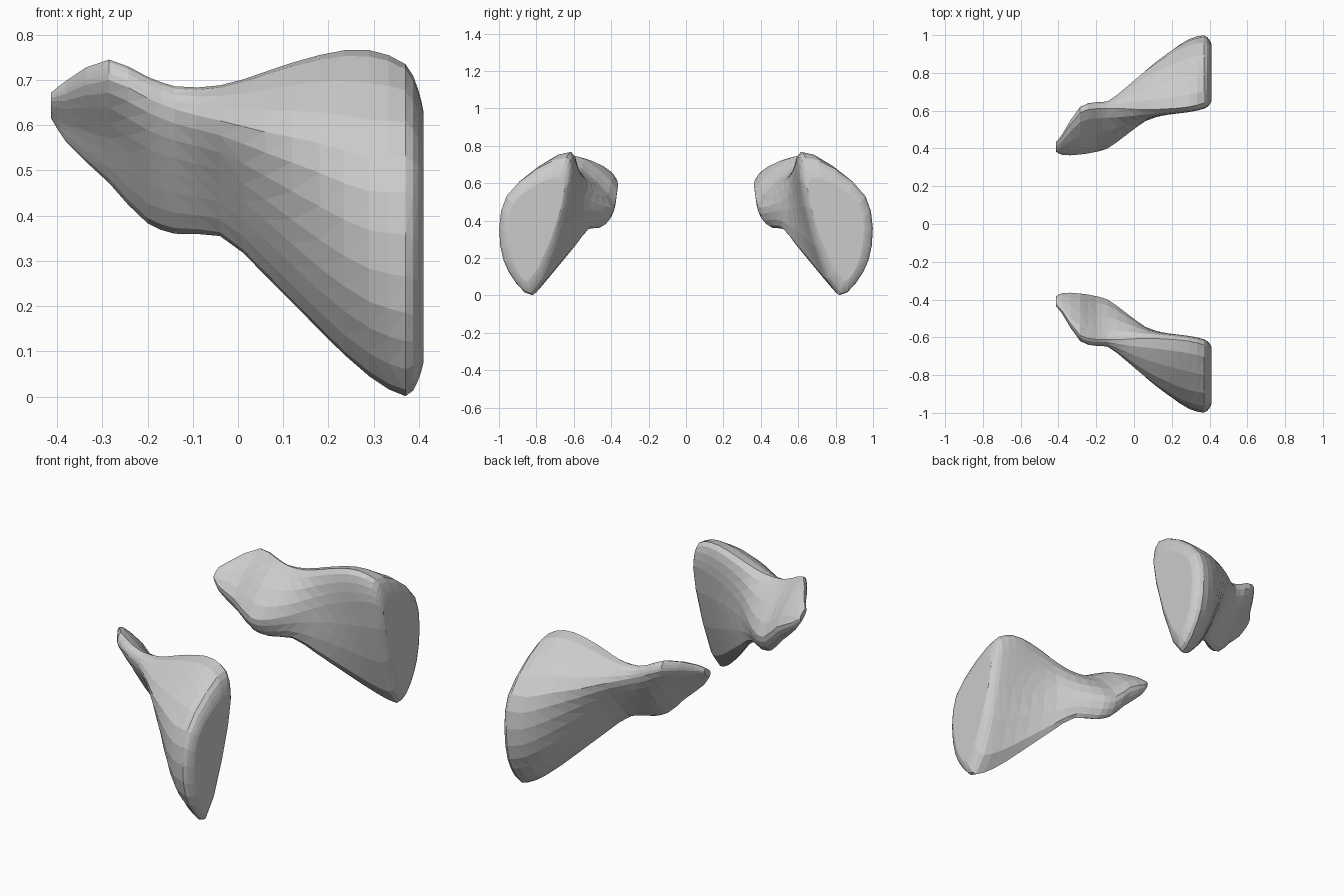
import bpy, bmesh
from mathutils import Vector

if "Cube" in bpy.data.objects:
    bpy.data.objects.remove(bpy.data.objects["Cube"])

# Stations along x: x, then (y, z) of crest, outer ridge, lower flank, keel, inner wall
STATIONS = [
    (-.413, .425, .672, .435, .66, .415, .63, .39, .615, .383, .64),
    (-.38, .46, .698, .475, .67, .42, .60, .39, .563, .366, .61),
    (-.285, .59, .745, .62, .70, .51, .57, .42, .472, .368, .56),
    (-.20, .61, .707, .645, .66, .56, .51, .44, .383, .382, .48),
    (-.14, .612, .686, .65, .635, .58, .49, .465, .360, .400, .47),
    (-.04, .61, .688, .725, .61, .635, .465, .52, .355, .472, .49),
    (.06, .605, .718, .81, .585, .735, .39, .59, .268, .545, .53),
    (.18, .61, .755, .89, .56, .86, .285, .69, .147, .58, .58),
    (.29, .62, .766, .945, .53, .95, .21, .775, .045, .595, .61),
    (.37, .64, .735, .96, .53, .975, .185, .82, .001, .61, .62),
    (.398, .66, .68, .945, .51, .95, .18, .835, .035, .63, .60),
    (.41, .68, .63, .925, .49, .93, .20, .845, .075, .65, .57),
]
STEPS = 4


def spline(a, b, c, d, t):
    """Centripetal spline between b and c."""
    t0, t1, t2 = ((b - a).length ** .5, (c - b).length ** .5, (d - c).length ** .5)
    m1 = (c - b) + t1 * ((b - a) / t0 - (c - a) / (t0 + t1))
    m2 = (c - b) + t1 * ((d - c) / t2 - (d - b) / (t1 + t2))
    return ((2*t**3 - 3*t*t + 1) * b + (t**3 - 2*t*t + t) * m1
            + (3*t*t - 2*t**3) * c + (t**3 - t*t) * m2)


def lengthwise(rows):
    """Add a spline-interpolated station between each pair of stations."""
    p = [Vector(r) for r in rows]
    p = [2 * p[0] - p[1]] + p + [2 * p[-1] - p[-2]]
    out = []
    for i in range(1, len(p) - 2):
        out += [p[i], spline(p[i - 1], p[i], p[i + 1], p[i + 2], .5)]
    return out + [p[-2]]


def ring(row, side):
    """Rounded closed section through the five control points."""
    p = [Vector((row[0], side * row[i], row[i + 1])) for i in range(1, 11, 2)]
    n = len(p)
    return [spline(p[i - 1], p[i], p[(i + 1) % n], p[(i + 2) % n], k / STEPS)
            for i in range(n) for k in range(STEPS)]


def build(name, side):
    bm = bmesh.new()
    rings = [[bm.verts.new(v) for v in ring(r, side)] for r in lengthwise(STATIONS)]
    # Skin between neighbouring sections
    for a, b in zip(rings, rings[1:]):
        n = len(a)
        for i in range(n):
            j = (i + 1) % n
            bm.faces.new((a[i], a[j], b[j], b[i]))
    # Tip and broad flat end
    bm.faces.new(rings[0])
    bm.faces.new(rings[-1])
    bmesh.ops.recalc_face_normals(bm, faces=bm.faces)
    bmesh.ops.triangulate(bm, faces=bm.faces, quad_method='SHORT_EDGE')
    mesh = bpy.data.meshes.new(name)
    bm.to_mesh(mesh)
    bm.free()
    bpy.context.collection.objects.link(bpy.data.objects.new(name, mesh))


# Mirrored pair of cartilages
build("left_cartilage", 1)
build("right_cartilage", -1)
